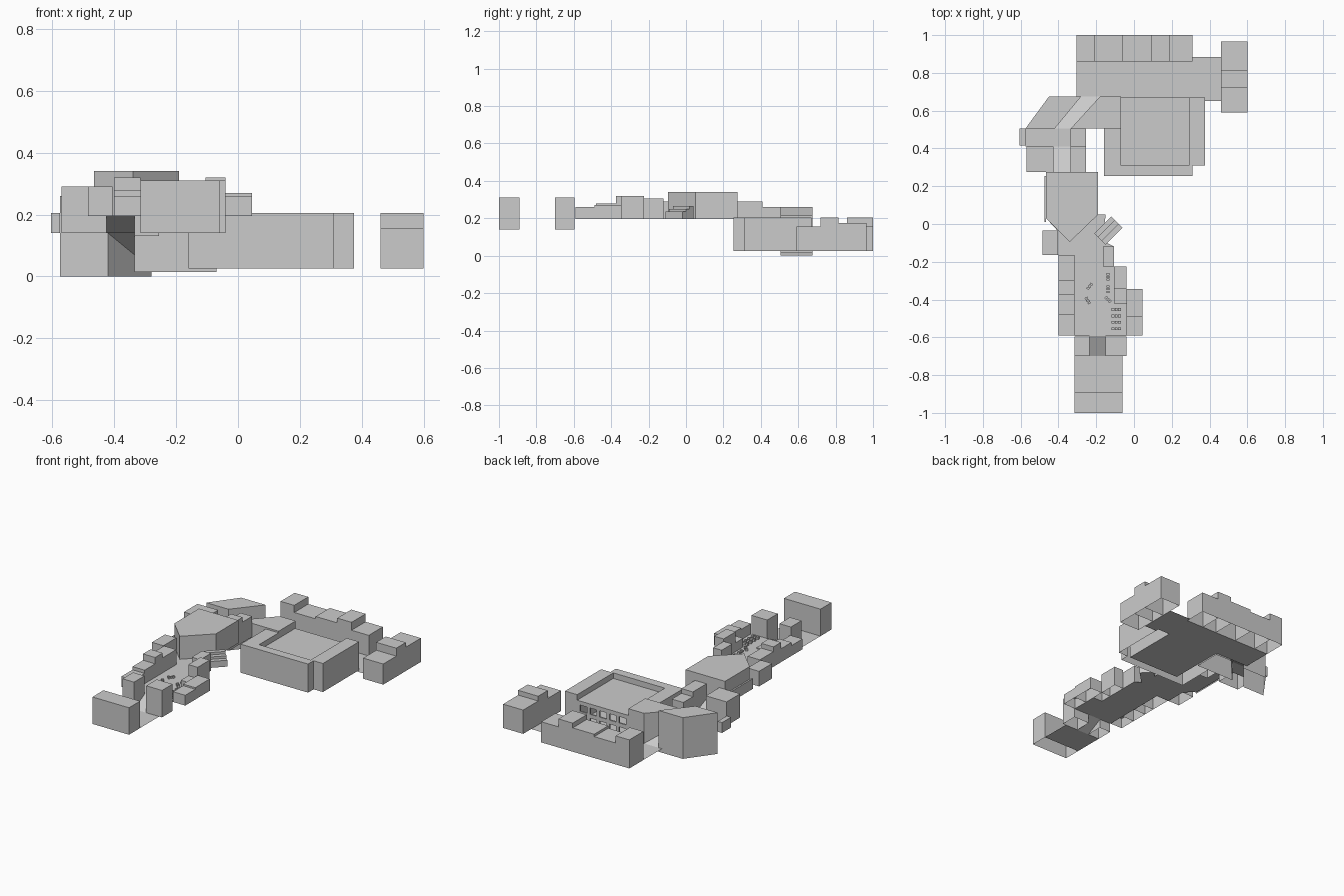
import bpy, bmesh, math


def make(name, verts, faces):
    me = bpy.data.meshes.new(name)
    me.from_pydata(verts, [], faces)
    me.update()
    ob = bpy.data.objects.new(name, me)
    bpy.context.collection.objects.link(ob)
    return ob


def shell(name, pts, z0, z1, bottom=False):
    """Counter-clockwise outline raised into walls and a roof."""
    n = len(pts)
    v = [(x, y, z0) for x, y in pts] + [(x, y, z1) for x, y in pts]
    f = [(i, (i + 1) % n, n + (i + 1) % n, n + i) for i in range(n)]
    f.append(tuple(range(n, 2 * n)))
    if bottom:
        f.append(tuple(reversed(range(n))))
    return make(name, v, f)


def block(name, x0, x1, y0, y1, z0, z1, bottom=False):
    return shell(name, [(x0, y0), (x1, y0), (x1, y1), (x0, y1)], z0, z1, bottom)


def turned(name, cx, cy, sx, sy, angle, z0, z1):
    c, s = math.cos(angle), math.sin(angle)
    pts = [(cx + c * u * sx / 2 - s * w * sy / 2, cy + s * u * sx / 2 + c * w * sy / 2)
           for u, w in ((-1, -1), (1, -1), (1, 1), (-1, 1))]
    return shell(name, pts, z0, z1, True)


def sheet(name, verts):
    return make(name, verts, [tuple(range(len(verts)))])


def floor(name, pts, z):
    return sheet(name, [(x, y, z) for x, y in pts])


LOW, MID, HIGH = 0.025, 0.14, 0.195

# Entrance court and gate
block("entrance_building", -0.315, -0.06, -1.0, -0.89, MID, 0.31)
floor("entrance_floor", [(-0.315, -0.89), (-0.06, -0.89), (-0.06, -0.7), (-0.315, -0.7)], MID)
block("gate_tower_left", -0.315, -0.235, -0.7, -0.595, MID, 0.31)
block("gate_tower_right", -0.15, -0.04, -0.7, -0.595, MID, 0.31)
sheet("gate_ramp", [(-0.235, -0.7, MID), (-0.15, -0.7, MID), (-0.15, -0.592, HIGH), (-0.235, -0.592, HIGH)])

# Market square floor and its lane
floor("square_floor", [(-0.315, -0.592), (-0.04, -0.592), (-0.04, -0.42), (-0.105, -0.42),
                       (-0.105, -0.12), (-0.165, -0.09), (-0.15, 0.05), (-0.19, 0.05),
                       (-0.19, 0.275), (-0.465, 0.275), (-0.465, 0.03), (-0.405, -0.035),
                       (-0.405, -0.165), (-0.315, -0.165)], HIGH)

# Houses around the square: x0, x1, y0, y1, top
houses = [(-0.4, -0.315, -0.59, -0.48, 0.26), (-0.4, -0.315, -0.48, -0.375, 0.28),
          (-0.4, -0.315, -0.375, -0.3, 0.32), (-0.4, -0.315, -0.3, -0.165, 0.29),
          (-0.485, -0.405, -0.165, -0.035, 0.29), (-0.165, -0.105, -0.225, -0.12, 0.305),
          (-0.105, -0.04, -0.345, -0.225, 0.32), (-0.105, -0.04, -0.42, -0.345, 0.25),
          (-0.04, 0.045, -0.49, -0.345, 0.27), (-0.04, 0.045, -0.59, -0.49, 0.26)]
for i, (a, b, c, d, t) in enumerate(houses):
    block(f"house_{i}", a, b, c, d, HIGH, t)

# Plinth, tables and benches in the square
block("plinth", -0.22, -0.18, -0.52, -0.445, HIGH, 0.202)
for row in range(4):
    for k in range(3):
        block(f"table_{row}_{k}", -0.118 + k * 0.017, -0.104 + k * 0.017,
              -0.46 - row * 0.034, -0.446 - row * 0.034, HIGH, 0.209, True)
seats = [(-0.138, -0.28, 90), (-0.138, -0.345, 90), (-0.235, -0.33, 50),
         (-0.245, -0.405, 120), (-0.138, -0.4, 135)]
for i, (x, y, deg) in enumerate(seats):
    a = math.radians(deg)
    for k in (-1, 0, 1):
        turned(f"seat_{i}_{k}", x + k * 0.014 * math.cos(a), y + k * 0.014 * math.sin(a),
               0.011, 0.016, a, HIGH, 0.209 if k else 0.205)

# Diagonal tiered steps
for k in range(3):
    off = (k - 1) * 0.028 * math.sqrt(0.5)
    turned(f"tier_{k}", -0.135 + off, -0.035 - off, 0.127, 0.028, math.pi / 4,
           HIGH, 0.265 - 0.015 * k)

# Pointed hall
shell("pointed_hall", [(-0.34, -0.095), (-0.19, 0.05), (-0.19, 0.275), (-0.465, 0.275),
                       (-0.465, 0.03)], HIGH, 0.34)
block("hall_side_strip", -0.475, -0.465, 0.01, 0.255, HIGH, 0.26)

# Descending lane and side buildings
sheet("lane_ramp", [(-0.425, 0.275, HIGH), (-0.335, 0.275, HIGH), (-0.335, 0.41, MID), (-0.425, 0.41, MID)])
floor("lane_landing", [(-0.575, 0.41), (-0.335, 0.41), (-0.335, 0.505), (-0.575, 0.505)], MID)
block("lane_house_left", -0.57, -0.425, 0.275, 0.41, MID, 0.29)
block("lane_house_right", -0.335, -0.255, 0.275, 0.41, 0.13, 0.29)
block("lane_house_back", -0.335, -0.255, 0.41, 0.505, 0.13, 0.26)
block("alley_end", -0.605, -0.575, 0.415, 0.505, MID, 0.205)
sheet("slanted_ramp", [(-0.42, 0.505, MID), (-0.335, 0.505, MID), (-0.18, 0.675, LOW), (-0.28, 0.675, LOW)])
shell("slanted_house_left", [(-0.575, 0.505), (-0.42, 0.505), (-0.28, 0.675), (-0.45, 0.675)], 0, 0.26)
shell("slanted_house_right", [(-0.335, 0.505), (-0.07, 0.505), (-0.07, 0.675), (-0.18, 0.675)], 0.015, 0.215)

# Lower plaza floor, running into the great hall
floor("plaza_floor", [(-0.305, 0.675), (-0.07, 0.675), (-0.07, 0.31), (0.29, 0.31), (0.29, 0.67),
                      (0.375, 0.67), (0.375, 0.65), (0.46, 0.65), (0.46, 0.885), (0.31, 0.885),
                      (0.31, 0.86), (-0.305, 0.86)], LOW)

# Great hall: raised U-shaped wings, sunken roof
shell("hall_wings", [(-0.16, 0.255), (0.31, 0.255), (0.31, 0.31), (0.375, 0.31), (0.375, 0.67),
                     (0.29, 0.67), (0.29, 0.31), (-0.07, 0.31), (-0.07, 0.505), (-0.16, 0.505)],
      LOW, 0.205)
block("hall_roof", -0.07, 0.29, 0.31, 0.67, 0.16, 0.17, True)

# Two-storey facade with openings
for i in range(6):
    x = -0.07 + i * 0.068
    block(f"facade_pier_{i}", x, x + 0.02, 0.66, 0.67, LOW, 0.16)
for i, (a, b) in enumerate([(LOW, 0.035), (0.08, 0.105), (0.145, 0.16)]):
    block(f"facade_band_{i}", -0.07, 0.29, 0.66, 0.67, a, b, True)

# Row of buildings behind the plaza
xs = [-0.305, -0.21, -0.06, 0.09, 0.19, 0.31]
for i, t in enumerate([0.205, 0.16, 0.175, 0.205, 0.155]):
    block(f"back_row_{i}", xs[i], xs[i + 1], 0.86, 1.0, LOW, t)

# Row of buildings on the right
ys = [0.59, 0.72, 0.815, 0.965]
for i, t in enumerate([0.155, 0.205, 0.175]):
    block(f"right_row_{i}", 0.46, 0.6, ys[i], ys[i + 1], LOW, t)
